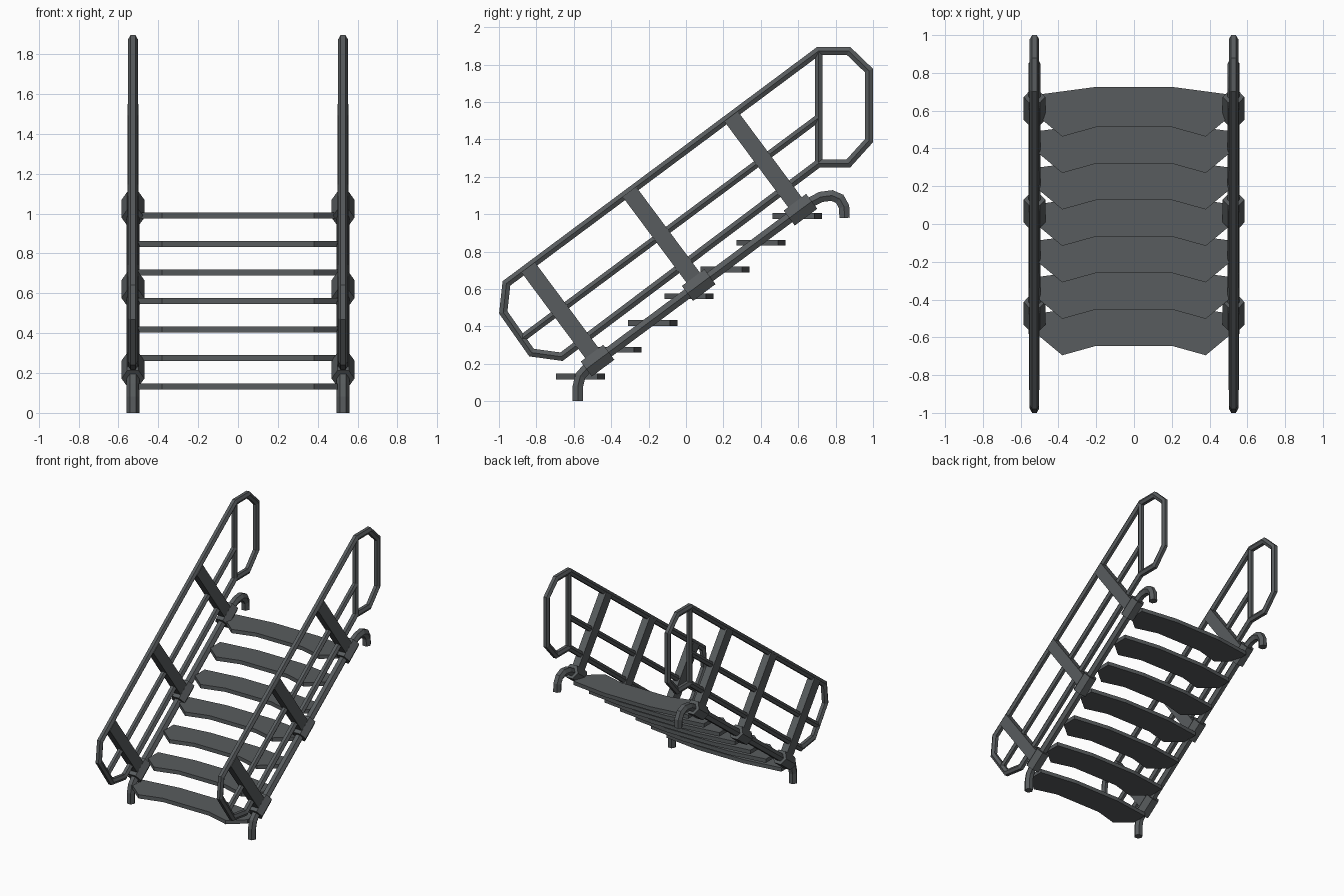
import bpy, bmesh, math
from mathutils import Vector

if "Cube" in bpy.data.objects:
    bpy.data.objects.remove(bpy.data.objects["Cube"])

mat = bpy.data.materials.new("dark grey metal")
mat.diffuse_color = (0.098, 0.107, 0.112, 1)
mat.use_nodes = True
mat.node_tree.nodes["Principled BSDF"].inputs["Base Color"].default_value = mat.diffuse_color

RAIL_X = 0.527
SLOPE = Vector((0, 1.085, 0.807)).normalized()      # along the flight
UP = Vector((0, -SLOPE.z, SLOPE.y))                 # square to the flight
X = Vector((1, 0, 0))


def finish(bm, name):
    bmesh.ops.recalc_face_normals(bm, faces=bm.faces)
    me = bpy.data.meshes.new(name)
    bm.to_mesh(me)
    bm.free()
    me.materials.append(mat)
    ob = bpy.data.objects.new(name, me)
    bpy.context.collection.objects.link(ob)
    return ob


def tube(name, x, path, r, closed=False, sides=6):
    """Mitred tube along a path in the yz plane."""
    bm = bmesh.new()
    pts = [Vector((x, y, z)) for y, z in path]
    n = len(pts)
    rings = []
    for i, p in enumerate(pts):
        a = (p - pts[i - 1]).normalized() if closed or i > 0 else None
        b = (pts[(i + 1) % n] - p).normalized() if closed or i < n - 1 else None
        a, b = a or b, b or a
        t = (a + b).normalized()
        stretch = 1 / max(0.5, t.dot(a))
        nrm = X.cross(t)
        rings.append([bm.verts.new(p + X * r * math.cos(k * math.tau / sides)
                                   + nrm * r * stretch * math.sin(k * math.tau / sides))
                      for k in range(sides)])
    for i in range(n if closed else n - 1):
        A, B = rings[i], rings[(i + 1) % n]
        for k in range(sides):
            m = (k + 1) % sides
            bm.faces.new((A[k], A[m], B[m], B[k]))
    if not closed:
        bm.faces.new(rings[0])
        bm.faces.new(rings[-1])
    return finish(bm, name)


def plate(name, outline, direction):
    """Flat outline extruded along a direction."""
    bm = bmesh.new()
    f = bm.faces.new([bm.verts.new(p) for p in outline])
    ext = bmesh.ops.extrude_face_region(bm, geom=[f])
    bmesh.ops.translate(bm, vec=direction,
                        verts=[v for v in ext["geom"] if isinstance(v, bmesh.types.BMVert)])
    return finish(bm, name)


stringer = [(-0.578, 0), (-0.578, 0.08), (-0.565, 0.135), (-0.53, 0.175),
            (0.66, 1.06), (0.72, 1.092), (0.78, 1.1), (0.822, 1.082),
            (0.845, 1.04), (0.848, 0.98)]
rail_loop = [(-0.96, 0.63), (-0.977, 0.475), (-0.826, 0.26), (-0.666, 0.238),
             (0.709, 1.272), (0.869, 1.272), (0.978, 1.393), (0.978, 1.768),
             (0.869, 1.873), (0.709, 1.873)]
clamps = [(-0.473, 0.217), (0.068, 0.621), (0.612, 1.024)]

for side, x in (("left", -RAIL_X), ("right", RAIL_X)):
    # side tubes that carry the steps, and the handrail frame
    tube(side + "_stringer", x, stringer, 0.032)
    tube(side + "_handrail_loop", x, rail_loop, 0.025, closed=True)
    tube(side + "_middle_rail", x, [(-0.874, 0.338), (0.709, 1.515)], 0.023)
    tube(side + "_upright_bar", x, [(0.709, 1.272), (0.709, 1.873)], 0.023)
    for i, (y, z) in enumerate(clamps):
        c = Vector((x, y, z))
        # hexagonal clamp around the stringer
        a, b = c - SLOPE * 0.075, c + SLOPE * 0.075
        tube(f"{side}_clamp_{i + 1}", x, [(a.y, a.z), (b.y, b.z)], 0.0575)
        # flat post from clamp to top rail
        s, t = SLOPE * 0.045, UP * 0.62
        o = c - X * 0.028
        plate(f"{side}_post_{i + 1}", [o - s, o + s, o + s + t, o - s + t], X * 0.056)

# curved step boards
half = [(0.2, -0.432), (0.5, -0.472), (0.5, -0.595), (0.38, -0.695), (0.2, -0.645)]
board = half + [(-x, y) for x, y in reversed(half)]
for i in range(7):
    dy, z = i * 0.193, 0.117 + i * 0.143
    plate(f"step_{i + 1}", [Vector((x, y + dy, z)) for x, y in board], Vector((0, 0, 0.03)))
